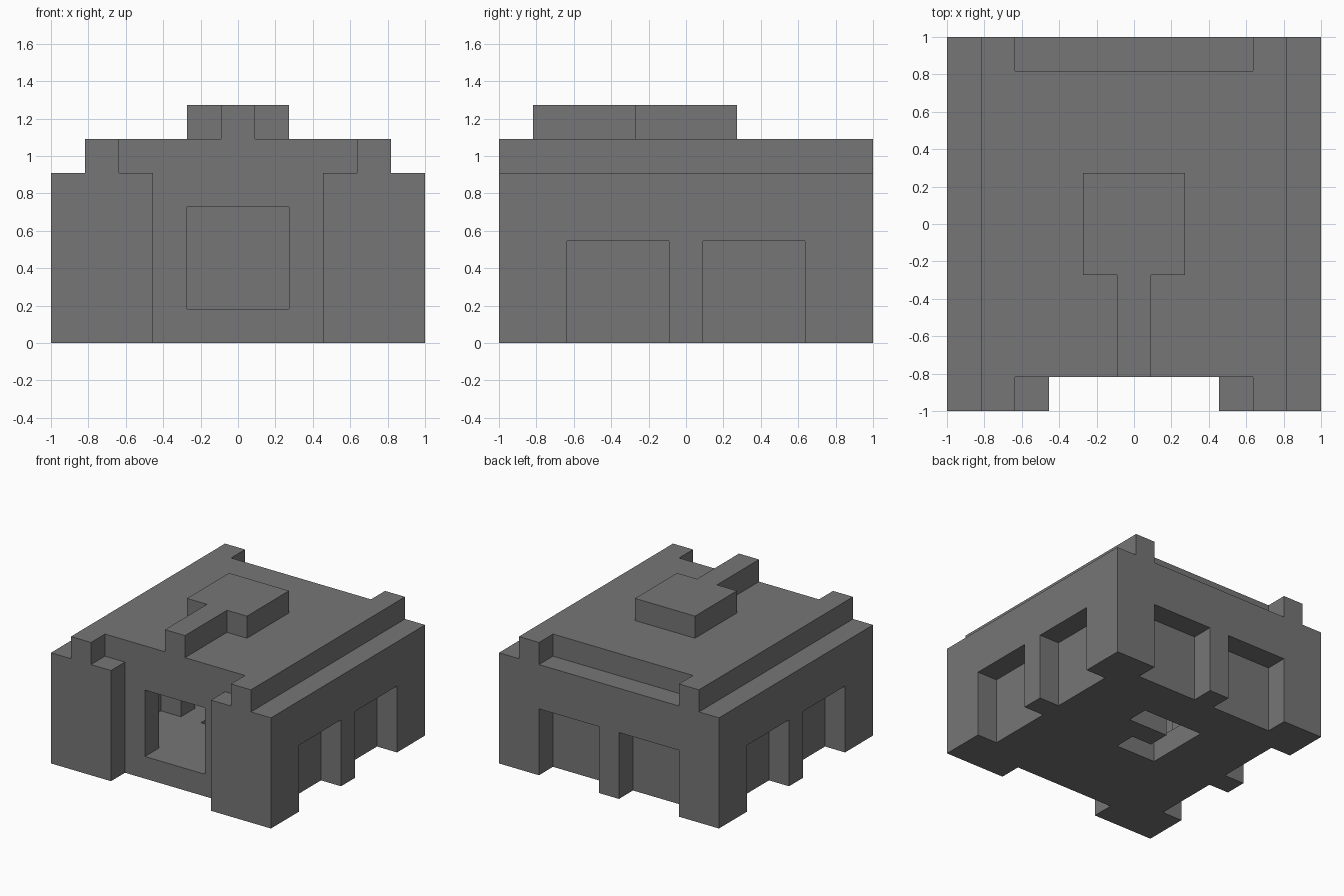
import bpy
import bmesh

cube = bpy.data.objects.get("Cube")
if cube:
    bpy.data.objects.remove(cube, do_unlink=True)

# The building sits on a grid of eleven square cells per side
N = 11
CELL = 2 / N

grey = bpy.data.materials.new("stone_grey")
grey.use_nodes = True
tone = (0.18, 0.18, 0.18, 1)
grey.diffuse_color = tone
grey.node_tree.nodes["Principled BSDF"].inputs["Base Color"].default_value = tone


def prism(name, outline, low, high):
    """Extrude a counter-clockwise outline, in cells, between two levels."""
    bm = bmesh.new()
    base = [bm.verts.new(((x - N / 2) * CELL, (y - N / 2) * CELL, low * CELL))
            for x, y in outline]
    face = bm.faces.new(base)
    grown = bmesh.ops.extrude_face_region(bm, geom=[face], use_keep_orig=True)
    top = [v for v in grown["geom"] if isinstance(v, bmesh.types.BMVert)]
    bmesh.ops.translate(bm, verts=top, vec=(0, 0, (high - low) * CELL))
    bmesh.ops.recalc_face_normals(bm, faces=bm.faces)
    mesh = bpy.data.meshes.new(name)
    bm.to_mesh(mesh)
    bm.free()
    mesh.materials.append(grey)
    obj = bpy.data.objects.new(name, mesh)
    bpy.context.collection.objects.link(obj)
    return obj


def box(name, x, y, z):
    outline = [(x[0], y[0]), (x[1], y[0]), (x[1], y[1]), (x[0], y[1])]
    return prism(name, outline, *z)


def carve(target, cutters):
    """Subtract the cutters, keep the result and discard the cutters."""
    for cutter in cutters:
        cutter.hide_render = True
        mod = target.modifiers.new("cut", 'BOOLEAN')
        mod.operation = 'DIFFERENCE'
        mod.solver = 'EXACT'
        mod.object = cutter
    graph = bpy.context.evaluated_depsgraph_get()
    mesh = bpy.data.meshes.new_from_object(target.evaluated_get(graph))
    target.modifiers.clear()
    target.data = mesh
    for cutter in cutters:
        bpy.data.objects.remove(cutter, do_unlink=True)


# Walls and floor, hollowed out from above
walls = box("walls", (0, N), (0, N), (0, 5))
cuts = [
    box("room_cutter", (2, 9), (2, 9), (1, 6)),
    box("porch_cutter", (3, 8), (-1, 1), (-1, 6)),
    box("window_cutter", (4, 7), (0.5, 2.5), (1, 4)),
]

# Paired niches along both sides and the back
for span in ((2, 5), (6, 9)):
    cuts.append(box("left_niche_cutter", (-1, 1), span, (-1, 3)))
    cuts.append(box("right_niche_cutter", (10, 12), span, (-1, 3)))
    cuts.append(box("back_niche_cutter", span, (10, 12), (-1, 3)))

# Hook-shaped opening through the floor
hook = [(4, 5), (6, 5), (6, 6), (5, 6), (5, 7), (7, 7), (7, 8), (4, 8)]
cuts.append(prism("floor_cutter", hook, -1, 1.5))
carve(walls, cuts)

# Roof slab, notched at front and back
roof = box("roof", (1, 10), (0, N), (5, 6))
carve(roof, [box("roof_cutter", (2, 9), span, (4, 7))
             for span in ((-1, 1), (10, 12))])

# Raised square with a stem leading to the front
prism("roof_ridge", [(5, 1), (6, 1), (6, 4), (7, 4), (7, 7), (4, 7), (4, 4), (5, 4)], 6, 7)

# Pillars against the inner side walls
for side, x in (("left", 8), ("right", 2)):
    box(side + "_inner_pillar", (x, x + 1), (5, 6), (1, 5))
